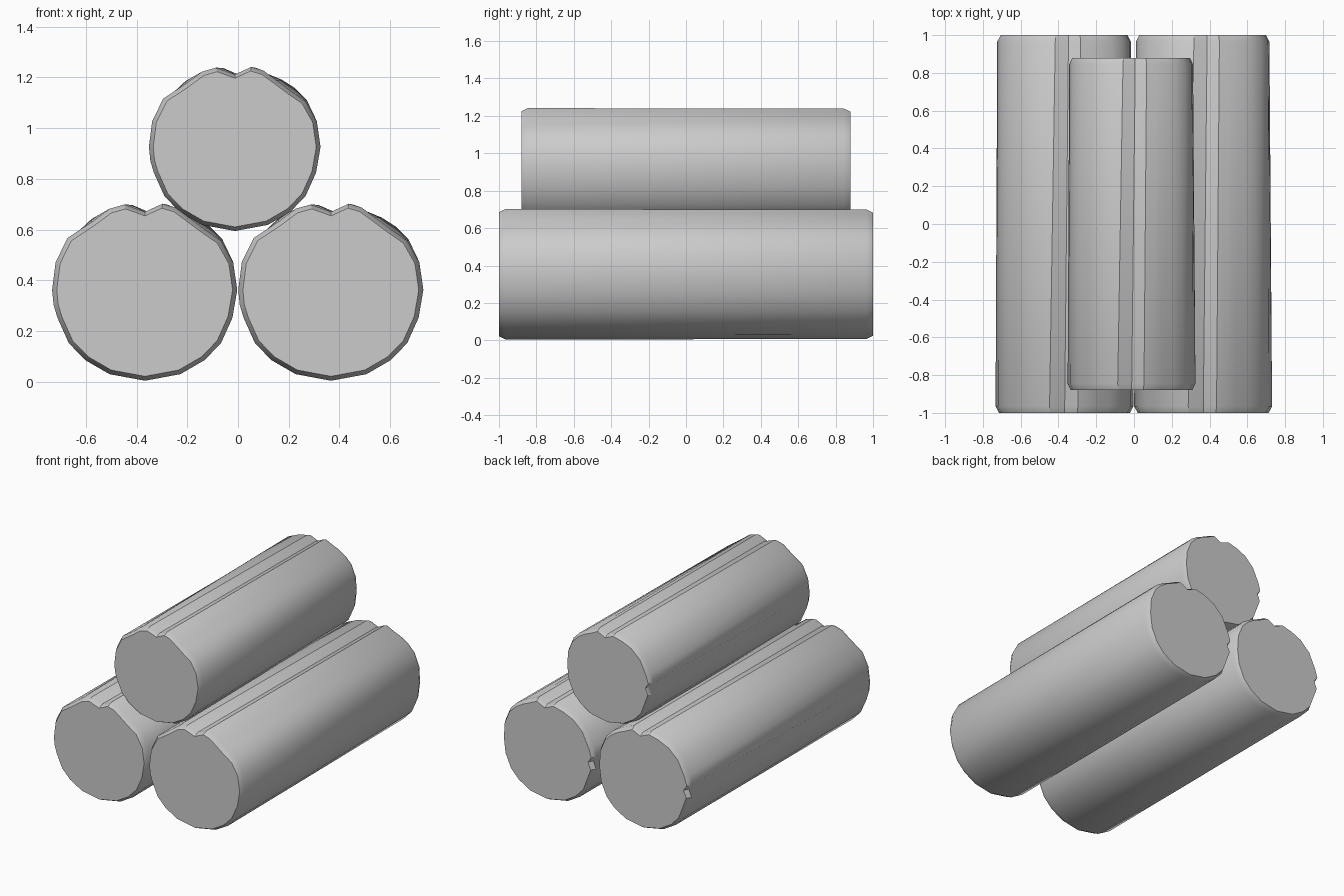
import bpy, bmesh

if "Cube" in bpy.data.objects:
    bpy.data.objects.remove(bpy.data.objects["Cube"])

# Cross-section at the front end: upper half, right to left (x, z from the log axis)
FRONT = [(.364, .01), (.348, .12), (.30, .205), (.235, .25), (.175, .295), (.12, .335),
         (.07, .35), (0, .318), (-.08, .347), (-.14, .33), (-.21, .278),
         (-.305, .215), (-.352, .12), (-.366, .01)]
# Matching cross-section at the back end: fuller shoulders, extra notch on the -x side
BACK = [(.35, .01), (.343, .12), (.305, .21), (.255, .26), (.20, .295), (.14, .32),
        (.085, .347), (.02, .315), (-.05, .345), (-.13, .325), (-.21, .29),
        (-.285, .22), (-.338, .11), (-.357, .05)]
# Lower half, left to right
LOW = [(-.345, -.10), (-.30, -.20), (-.235, -.267), (-.14, -.322), (0, -.348),
       (.14, -.322), (.235, -.267), (.30, -.20), (.345, -.10)]
FRONT_RING = FRONT + [(-.36, -.05)] + LOW
BACK_RING = BACK + [(-.33, .012)] + [(-.352, -.04)] + [(x * .975, z * .99) for x, z in LOW[1:]]


def log(name, cx, cz, half, scale):
    bm = bmesh.new()
    cham = .035
    # End caps are slightly smaller than the body, giving a bevelled rim
    sections = [(FRONT_RING, -half, .95), (FRONT_RING, -half + cham, 1),
                (BACK_RING, half - cham, 1), (BACK_RING, half, .95)]
    rings = [[bm.verts.new((cx + x * scale * k, y, cz + z * scale * k)) for x, z in pts]
             for pts, y, k in sections]
    n = len(FRONT_RING)
    for a, b in zip(rings, rings[1:]):
        for i in range(n):
            j = (i + 1) % n
            bm.faces.new((a[i], a[j], b[j], b[i]))
    bm.faces.new(rings[0])
    bm.faces.new(rings[-1])
    bmesh.ops.recalc_face_normals(bm, faces=bm.faces)
    me = bpy.data.meshes.new(name)
    bm.to_mesh(me)
    bm.free()
    ob = bpy.data.objects.new(name, me)
    bpy.context.collection.objects.link(ob)
    bpy.ops.object.select_all(action='DESELECT')
    ob.select_set(True)
    bpy.context.view_layer.objects.active = ob
    bpy.ops.object.shade_smooth_by_angle(angle=.52)


# Two logs on the ground, a smaller one stacked on top
log("left_log", -.367, .352, 1.0, 1.0)
log("right_log", .367, .352, 1.0, 1.0)
log("top_log", -.012, .917, .88, .927)
